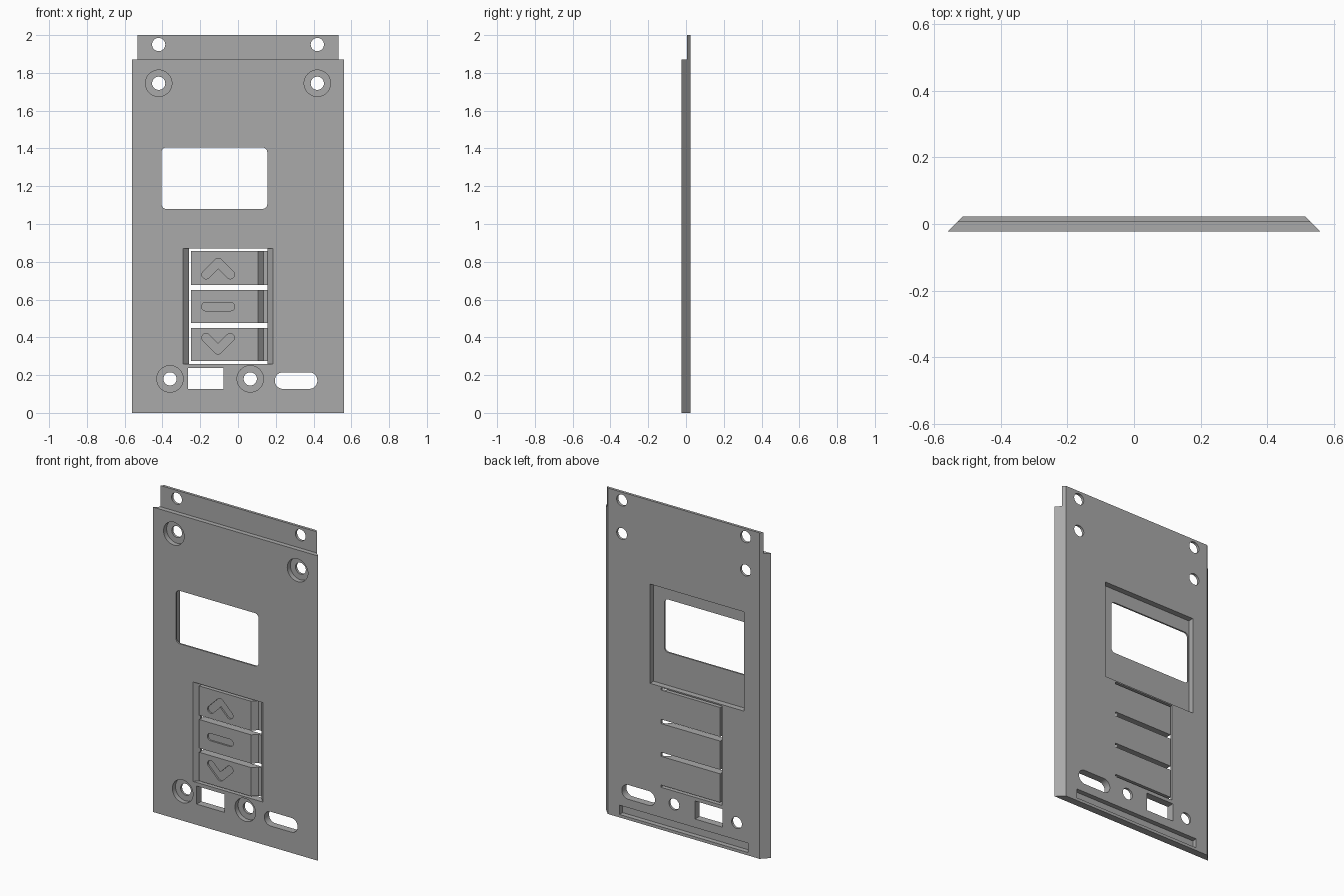
import bpy
import bmesh
import math

if "Cube" in bpy.data.objects:
    bpy.data.objects.remove(bpy.data.objects["Cube"], do_unlink=True)

FRONT, BACK = -0.0225, 0.0225
SHELF = 0.0075          # depth of the button channels
OUT = 0.02              # how far cutters reach past the plate

grey = bpy.data.materials.new("plain grey")
grey.use_nodes = True
colour = (0.4, 0.4, 0.4, 1)
grey.diffuse_color = colour
grey.node_tree.nodes["Principled BSDF"].inputs["Base Color"].default_value = colour


def prism(name, outline, lo, hi, axis="Y"):
    """Extrude an outline along y (outline in x, z) or z (outline in x, y)."""
    bm = bmesh.new()
    rings = []
    for d in (lo, hi):
        rings.append([bm.verts.new((a, d, b) if axis == "Y" else (a, b, d))
                      for a, b in outline])
    n = len(outline)
    bm.faces.new(rings[0])
    bm.faces.new(rings[1][::-1])
    for i in range(n):
        j = (i + 1) % n
        bm.faces.new((rings[0][i], rings[0][j], rings[1][j], rings[1][i]))
    bmesh.ops.recalc_face_normals(bm, faces=bm.faces)
    mesh = bpy.data.meshes.new(name)
    bm.to_mesh(mesh)
    bm.free()
    obj = bpy.data.objects.new(name, mesh)
    bpy.context.collection.objects.link(obj)
    mesh.materials.append(grey)
    return obj


def rounded(cx, cz, w, h, r=0, turn=0, seg=10):
    """Rectangle outline with round corners, turned by an angle in degrees."""
    pts = []
    t = math.radians(turn)
    for k, (sx, sz) in enumerate(((1, 1), (-1, 1), (-1, -1), (1, -1))):
        for i in range(seg + 1 if r else 1):
            a = math.pi / 2 * (k + i / seg)
            x = sx * (w / 2 - r) + r * math.cos(a)
            z = sz * (h / 2 - r) + r * math.sin(a)
            p = (cx + x * math.cos(t) - z * math.sin(t),
                 cz + x * math.sin(t) + z * math.cos(t))
            if not pts or math.dist(p, pts[-1]) > 1e-5:
                pts.append(p)
    if math.dist(pts[0], pts[-1]) < 1e-5:
        pts.pop()
    return pts


def span(x0, x1, z0, z1, r=0):
    return rounded((x0 + x1) / 2, (z0 + z1) / 2, x1 - x0, z1 - z0, r)


def cut(outline, lo=FRONT - OUT, hi=BACK + OUT, axis="Y"):
    cutter = prism("cutter", outline, lo, hi, axis)
    cutter.hide_render = True
    mod = panel.modifiers.new("cut", "BOOLEAN")
    mod.operation = "DIFFERENCE"
    mod.solver = "EXACT"
    mod.object = cutter
    bpy.context.view_layer.objects.active = panel
    bpy.ops.object.modifier_apply(modifier=mod.name)
    bpy.data.objects.remove(cutter, do_unlink=True)


# Plate with sides sloping in towards the back
panel = prism("front_panel", [(-0.56, FRONT), (0.56, FRONT),
                              (0.515, BACK), (-0.515, BACK)], 0, 2, "Z")

# Thin mounting tongue along the top
cut(span(-0.7, 0.7, 1.87, 2.1), FRONT - OUT, 0.006)

# Screw holes, with counterbores on the plate
for x, z in ((-0.42, 1.95), (0.42, 1.95)):
    cut(rounded(x, z, 0.07, 0.07, 0.035))
for x, z in ((-0.42, 1.745), (0.42, 1.745), (-0.36, 0.18), (0.065, 0.18)):
    cut(rounded(x, z, 0.14, 0.14, 0.07), FRONT - OUT, SHELF)
    cut(rounded(x, z, 0.07, 0.07, 0.035))

# Display window and the seat behind it
cut(span(-0.41, 0.228, 0.878, 1.487), -0.0125, BACK + OUT)
cut(span(-0.405, 0.155, 1.08, 1.405, 0.025))

# Connector openings and the groove along the bottom of the back
cut(span(-0.265, -0.077, 0.127, 0.238))
cut(span(0.195, 0.42, 0.127, 0.215, 0.043))
cut(span(-0.435, 0.435, 0.018, 0.075), -0.0075, BACK + OUT)

# Free edge of the buttons: sloped wall and through slit
LOW, HIGH = 0.26, 0.87
cut([(-0.29 - OUT, FRONT - OUT), (-0.26, SHELF), (-0.26, BACK + OUT),
     (-0.248, BACK + OUT), (-0.248, FRONT - OUT)], LOW, HIGH, "Z")

# Hinge edge of the buttons: sloped channel leaving a thin web
cut([(0.105 - OUT, FRONT - OUT), (0.135, SHELF), (0.155, SHELF),
     (0.185 + OUT, FRONT - OUT)], LOW, HIGH, "Z")

# Slits separating the three buttons
for z0, z1 in ((LOW, 0.274), (0.45, 0.475), (0.651, 0.677), (0.857, HIGH)):
    cut(span(-0.255, 0.155, z0, z1))

# Engraved marks: up arrow, bar, down arrow
MARK, STROKE, DEPTH = -0.105, 0.045, FRONT + 0.01
cut(rounded(MARK, 0.563, 0.175, STROKE, STROKE / 2 - 0.0005), FRONT - OUT, DEPTH)
for z, flip in ((0.764, 1), (0.366, -1)):
    for side in (-1, 1):
        cut(rounded(MARK + side * 0.032, z, 0.135, STROKE, STROKE / 2 - 0.0005,
                    -45 * side * flip), FRONT - OUT, DEPTH)

bpy.ops.object.select_all(action="DESELECT")
panel.select_set(True)
bpy.context.view_layer.objects.active = panel
bpy.ops.object.shade_smooth_by_angle(angle=math.radians(30))
